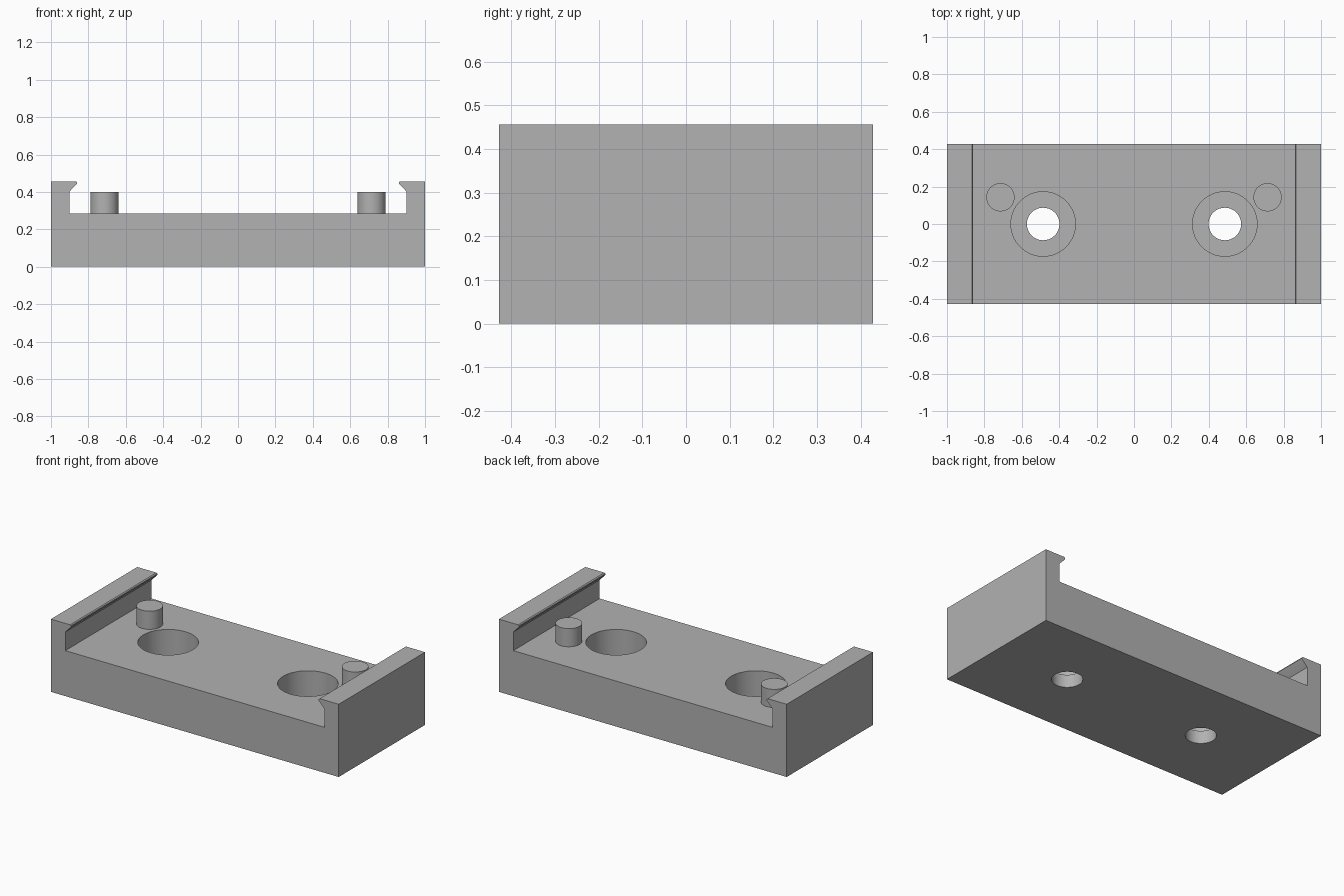
import bpy
import bmesh
import math

cube = bpy.data.objects.get("Cube")
if cube:
    bpy.data.objects.remove(cube, do_unlink=True)

HALF_DEPTH = 0.4286
FLOOR = 0.2857
TOP = 0.457

grey = bpy.data.materials.new("mid grey")
grey.use_nodes = True
colour = (0.445, 0.445, 0.445, 1)
grey.diffuse_color = colour
grey.node_tree.nodes["Principled BSDF"].inputs["Base Color"].default_value = colour


def cylinder(name, x, y, radius, z0, z1):
    bpy.ops.mesh.primitive_cylinder_add(
        vertices=64, radius=radius, depth=z1 - z0, location=(x, y, (z0 + z1) / 2))
    obj = bpy.context.object
    obj.name = name
    obj.data.materials.append(grey)
    return obj


def smooth(obj):
    bpy.ops.object.select_all(action="DESELECT")
    obj.select_set(True)
    bpy.context.view_layer.objects.active = obj
    bpy.ops.object.shade_smooth_by_angle(angle=math.radians(30))


# Base with hooked end walls: half profile mirrored, then extruded in depth
half = [(1, 0), (1, TOP), (0.867, TOP), (0.861, 0.452), (0.86, 0.446),
        (0.864, 0.44), (0.9, 0.403), (0.9, FLOOR)]
profile = half + [(-x, z) for x, z in reversed(half)]
bm = bmesh.new()
face = bm.faces.new([bm.verts.new((x, -HALF_DEPTH, z)) for x, z in profile])
extruded = bmesh.ops.extrude_face_region(bm, geom=[face])["geom"]
bmesh.ops.translate(bm, vec=(0, 2 * HALF_DEPTH, 0),
                    verts=[v for v in extruded if isinstance(v, bmesh.types.BMVert)])
bmesh.ops.recalc_face_normals(bm, faces=bm.faces)
mesh = bpy.data.meshes.new("clip_base")
bm.to_mesh(mesh)
bm.free()
base = bpy.data.objects.new("clip_base", mesh)
bpy.context.collection.objects.link(base)
mesh.materials.append(grey)

# Counterbored screw holes
for side in (-1, 1):
    for radius, z0, z1 in ((0.1725, 0.08, 0.4), (0.087, -0.1, 0.2)):
        cutter = cylinder("hole_cutter", side * 0.4857, 0, radius, z0, z1)
        cutter.hide_render = True
        mod = base.modifiers.new("hole", "BOOLEAN")
        mod.operation = "DIFFERENCE"
        mod.solver = "EXACT"
        mod.object = cutter
        bpy.context.view_layer.objects.active = base
        bpy.ops.object.modifier_apply(modifier=mod.name)
        bpy.data.objects.remove(cutter, do_unlink=True)
smooth(base)

# Locating pins near the back corners
for side, label in ((-1, "right"), (1, "left")):
    smooth(cylinder(label + "_pin", side * 0.714, 0.143, 0.0755, FLOOR - 0.02, 0.4))
